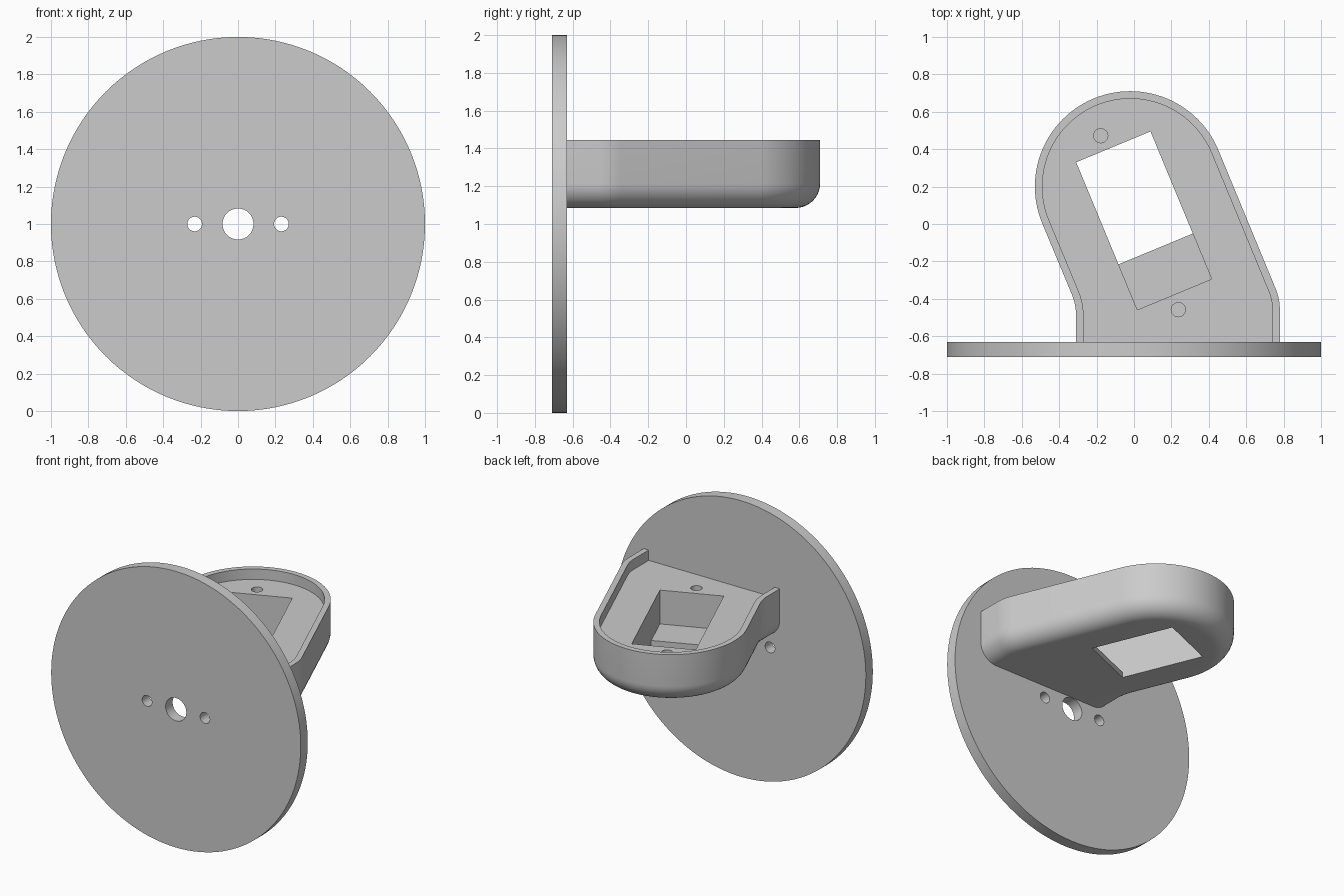
import bpy
import bmesh
from math import sin, cos, pi, radians
from mathutils import Matrix

cube = bpy.data.objects.get("Cube")
if cube:
    bpy.data.objects.remove(cube, do_unlink=True)

grey = bpy.data.materials.new("light grey plastic")
grey.use_nodes = True
grey.diffuse_color = (0.6, 0.6, 0.6, 1)
grey.node_tree.nodes["Principled BSDF"].inputs["Base Color"].default_value = (0.6, 0.6, 0.6, 1)

TILT = radians(22.5)
BOTTOM, FLOOR, TOP = 1.085, 1.37, 1.445
ROUND, RIM = 0.13, 0.04


def make_object(name, bm):
    bmesh.ops.recalc_face_normals(bm, faces=bm.faces)
    mesh = bpy.data.meshes.new(name)
    bm.to_mesh(mesh)
    bm.free()
    mesh.materials.append(grey)
    obj = bpy.data.objects.new(name, mesh)
    bpy.context.collection.objects.link(obj)
    return obj


def loft(name, rings):
    """Closed solid through rings of equal point count, given as (points, z)."""
    bm = bmesh.new()
    loops = [[bm.verts.new((x, y, z)) for x, y in pts] for pts, z in rings]
    for a, b in zip(loops, loops[1:]):
        for i in range(len(a)):
            j = (i + 1) % len(a)
            bm.faces.new((a[i], a[j], b[j], b[i]))
    bm.faces.new(loops[0][::-1])
    bm.faces.new(loops[-1])
    return make_object(name, bm)


def cylinder(name, radius, depth, centre, along_y=False, segments=48):
    bm = bmesh.new()
    matrix = Matrix.Translation(centre)
    if along_y:
        matrix = matrix @ Matrix.Rotation(pi / 2, 4, 'X')
    bmesh.ops.create_cone(bm, cap_ends=True, segments=segments, radius1=radius,
                          radius2=radius, depth=depth, matrix=matrix)
    return make_object(name, bm)


def cut(target, cutter):
    bpy.context.view_layer.objects.active = target
    mod = target.modifiers.new("cut", 'BOOLEAN')
    mod.operation = 'DIFFERENCE'
    mod.solver = 'EXACT'
    mod.object = cutter
    bpy.ops.object.modifier_apply(modifier=mod.name)
    bpy.data.objects.remove(cutter, do_unlink=True)


def arc(cx, cy, r, a0, a1, n):
    return [(cx + r * cos(a0 + (a1 - a0) * i / n), cy + r * sin(a0 + (a1 - a0) * i / n))
            for i in range(n + 1)]


def outline(inset, front):
    """Leaning arm outline, moved inwards by inset and starting at y = front."""
    right = arc(0.48, -0.46, 0.3 - inset, 0, TILT, 8)
    end = arc(-0.02, 0.2, 0.51 - inset, TILT, TILT + pi, 56)
    left = arc(-0.61, -0.49, 0.3 + inset, TILT, 0, 8)
    return [(right[0][0], front)] + right + end + left + [(left[-1][0], front)]


def tilted_box(name, v0, v1, z0, z1):
    """Box across the pocket width, from v0 to v1 along the arm."""
    half = 0.215
    pts = [(0.053 + u * cos(TILT) - v * sin(TILT), 0.018 + u * sin(TILT) + v * cos(TILT))
           for u, v in ((-half, v0), (half, v0), (half, v1), (-half, v1))]
    return loft(name, [(pts, z0), (pts, z1)])


# Round mounting plate with a centre hole and two screw holes
plate = cylinder("mounting_plate", 1, 0.08, (0, -0.67, 1), True, 128)
for x, r in ((0, 0.083), (-0.232, 0.039), (0.232, 0.039)):
    cut(plate, cylinder("hole_cutter", r, 0.3, (x, -0.67, 1), True))

# Arm body with a rounded lower edge
steps = 10
rings = []
for i in range(steps + 1):
    t = pi / 2 * i / steps
    rings.append((outline(ROUND * (1 - sin(t)), -0.635), BOTTOM + ROUND * (1 - cos(t))))
rings.append((outline(0, -0.635), TOP))
arm = loft("arm_holder", rings)

# Shallow tray inside the rim, open towards the plate
tray = outline(RIM, -0.8)
cut(arm, loft("tray_cutter", [(tray, FLOOR), (tray, TOP + 0.1)]))

# Deep pocket with a ledge, then the opening through the bottom
cut(arm, tilted_box("pocket_cutter", -0.427, 0.427, 1.125, TOP + 0.1))
cut(arm, tilted_box("opening_cutter", -0.164, 0.427, BOTTOM - 0.1, TOP + 0.1))

# Blind screw holes at both ends of the pocket
for x, y in ((-0.178, 0.472), (0.237, -0.458)):
    cut(arm, cylinder("screw_cutter", 0.038, 0.4, (x, y, FLOOR), segments=32))

# Smooth curved walls, crisp edges
for obj in (plate, arm):
    bpy.ops.object.select_all(action='DESELECT')
    obj.select_set(True)
    bpy.context.view_layer.objects.active = obj
    bpy.ops.object.shade_smooth_by_angle(angle=radians(30))
